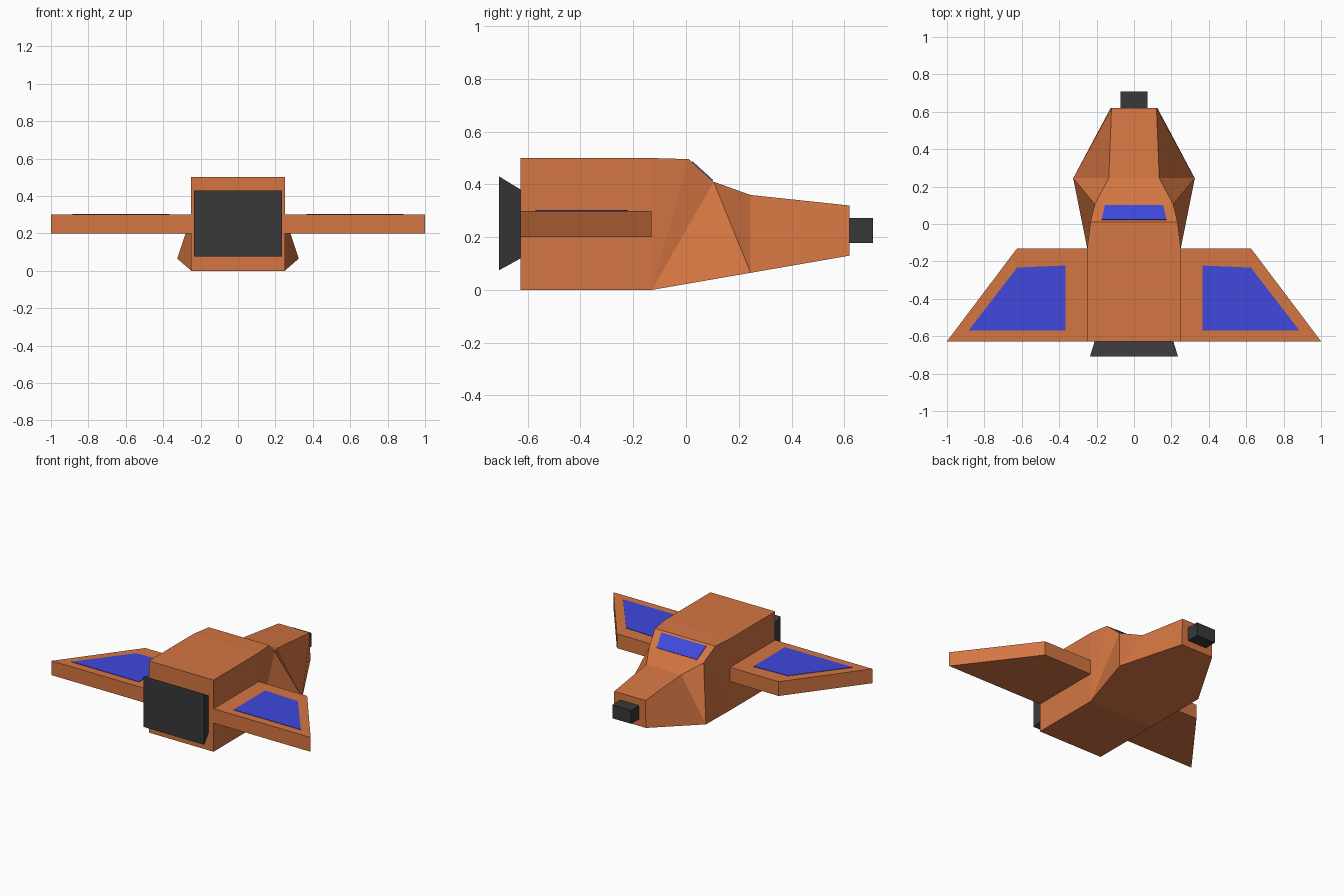
import bpy, bmesh

if "Cube" in bpy.data.objects:
    bpy.data.objects.remove(bpy.data.objects["Cube"])


def material(name, rgb):
    m = bpy.data.materials.new(name)
    m.diffuse_color = (*rgb, 1)
    m.use_nodes = True
    m.node_tree.nodes["Principled BSDF"].inputs["Base Color"].default_value = m.diffuse_color
    return m


ORANGE = material("orange_hull", (0.66, 0.18, 0.055))
BLUE = material("blue_glass", (0.05, 0.065, 0.72))
DARK = material("dark_metal", (0.04, 0.04, 0.04))


def make(name, verts, faces, mat):
    bm = bmesh.new()
    vs = [bm.verts.new(v) for v in verts]
    for f in faces:
        bm.faces.new([vs[i] for i in f])
    bmesh.ops.recalc_face_normals(bm, faces=bm.faces)
    mesh = bpy.data.meshes.new(name)
    bm.to_mesh(mesh)
    bm.free()
    mesh.materials.append(mat)
    ob = bpy.data.objects.new(name, mesh)
    bpy.context.collection.objects.link(ob)
    return ob


def loft(name, a, b, mat):
    """Closed solid between two matching outlines."""
    n = len(a)
    sides = [(i, (i + 1) % n, n + (i + 1) % n, n + i) for i in range(n)]
    return make(name, a + b, [range(n), range(n, 2 * n)] + sides, mat)


def rect_y(hx, y, z0, z1):
    return [(-hx, y, z0), (hx, y, z0), (hx, y, z1), (-hx, y, z1)]


def plate(name, outline, z0, z1, mat):
    return loft(name, [(x, y, z0) for x, y in outline],
                [(x, y, z1) for x, y in outline], mat)


# Hull: lower and upper edge lines of the right half, rear to nose
lower = [(.25, -.627, 0), (.25, -.13, 0), (.325, .245, .065), (.125, .62, .13)]
upper = [(.25, -.627, .5), (.25, -.13, .5), (.233, .01, .496),
         (.21, .105, .41), (.135, .245, .36), (.12, .62, .32)]
right = lower + upper
n = len(right)
nl = len(lower)
side = [(0, 1, 5, 4), (1, 6, 5), (1, 7, 6), (1, 2, 7), (2, 8, 7), (2, 3, 9, 8)]
faces = side + [tuple(i + n for i in f) for f in side]
# Belly, roof, rear and nose faces bridge right to left
bridges = [(i, i + 1) for i in range(n - 1) if i != nl - 1] + [(0, nl), (nl - 1, n - 1)]
faces += [(i, j, j + n, i + n) for i, j in bridges]
make("hull", right + [(-x, y, z) for x, y, z in right], faces, ORANGE)

# Wings with blue top panels
wing = [(.25, -.627), (1, -.627), (.625, -.13), (.25, -.13)]
panel = [(.365, -.57), (.885, -.57), (.625, -.233), (.365, -.222)]
for label, s in (("right", 1), ("left", -1)):
    plate(label + "_wing", [(s * x, y) for x, y in wing], .2, .3, ORANGE)
    plate(label + "_wing_panel", [(s * x, y) for x, y in panel], .299, .303, BLUE)

# Windscreen lying on the sloped cockpit face
slope = (.41 - .496) / (.105 - .01)
glass = [(hx, y, .496 + slope * (y - .01))
         for hx, y in ((-.155, .021), (.155, .021), (.155, .021), (-.155, .021))]
glass = [(x, y, .496 + slope * (y - .01)) for x, y in
         ((-.173, .022), (.173, .022), (.156, .1), (-.156, .1))]
loft("windscreen", glass, [(x, y + .002, z + .003) for x, y, z in glass], BLUE)

# Flared rear thruster and nose gun
loft("thruster", rect_y(.21, -.626, .12, .38), rect_y(.235, -.708, .075, .43), DARK)
loft("nose_gun", rect_y(.073, .619, .178, .272), rect_y(.073, .708, .178, .272), DARK)
